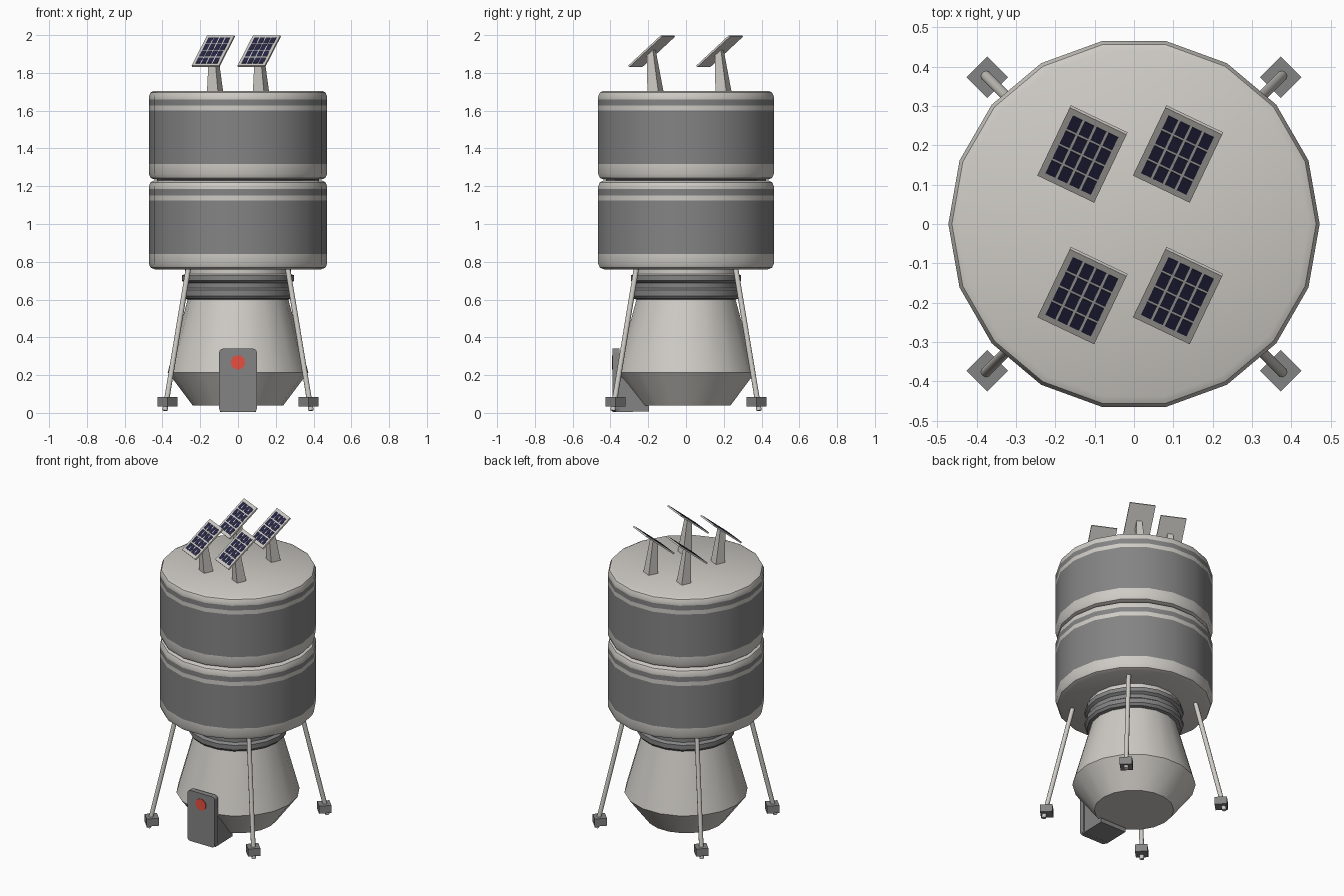
import bpy, bmesh
from math import radians, cos, sin, pi
from mathutils import Vector, Matrix

if "Cube" in bpy.data.objects:
    bpy.data.objects.remove(bpy.data.objects["Cube"])


def material(name, rgb):
    m = bpy.data.materials.new(name)
    m.diffuse_color = (*rgb, 1)
    m.use_nodes = True
    m.node_tree.nodes["Principled BSDF"].inputs["Base Color"].default_value = m.diffuse_color
    return m


LIGHT = material("light_grey", (0.62, 0.60, 0.56))
DARK = material("dark_grey", (0.23, 0.23, 0.23))
CELL = material("cell_blue", (0.02, 0.02, 0.06))
RED = material("lamp_red", (0.8, 0.08, 0.05))


def finish(bm, name, mats, smooth=None):
    bmesh.ops.recalc_face_normals(bm, faces=bm.faces)
    me = bpy.data.meshes.new(name)
    bm.to_mesh(me)
    bm.free()
    for m in mats:
        me.materials.append(m)
    ob = bpy.data.objects.new(name, me)
    bpy.context.collection.objects.link(ob)
    if smooth:
        bpy.ops.object.select_all(action='DESELECT')
        ob.select_set(True)
        bpy.context.view_layer.objects.active = ob
        bpy.ops.object.shade_smooth_by_angle(angle=radians(smooth))
    return ob


def lathe(name, profile, dark=(), sides=18, smooth=28):
    """Spin (radius, z) points, capped; segments listed in dark get the dark grey."""
    bm = bmesh.new()
    rings = [[bm.verts.new((r * cos(2 * pi * i / sides), r * sin(2 * pi * i / sides), z))
              for i in range(sides)] for r, z in profile]
    for k in range(len(rings) - 1):
        for i in range(sides):
            j = (i + 1) % sides
            f = bm.faces.new((rings[k][i], rings[k][j], rings[k + 1][j], rings[k + 1][i]))
            f.material_index = int(k in dark)
    bm.faces.new(rings[0])
    bm.faces.new(rings[-1])
    return finish(bm, name, (LIGHT, DARK), smooth)


def box(bm, size, centre, mat=0):
    v = bmesh.ops.create_cube(bm, size=1, matrix=Matrix.Translation(centre) @ Matrix.Diagonal((*size, 1)))["verts"]
    for f in {f for q in v for f in q.link_faces}:
        f.material_index = mat
    return v


def rod(bm, a, b, radius, sides):
    a, b = Vector(a), Vector(b)
    rot = (b - a).to_track_quat('Z', 'Y').to_matrix().to_4x4()
    bmesh.ops.create_cone(bm, cap_ends=True, segments=sides, radius1=radius, radius2=radius,
                          depth=(b - a).length, matrix=Matrix.Translation((a + b) / 2) @ rot)


# two stacked banded drums
R = 0.472
for name, z in (("lower_drum", 0.76), ("upper_drum", 1.235)):
    prof = [(0.44, 0), (0.463, 0.009), (R, 0.03), (R, 0.082), (R, 0.365), (R, 0.392),
            (R, 0.424), (R, 0.44), (0.463, 0.461), (0.445, 0.47)]
    lathe(name, [(r, h + z) for r, h in prof], dark=(3, 5))
lathe("drum_joint", [(0.43, 1.22), (0.43, 1.245)], dark=(0,))

# tapered base body and ringed neck
lathe("base_body", [(0.24, 0.04), (0.372, 0.215), (0.265, 0.605)])
lathe("neck", [(0.265, 0.6), (0.285, 0.605), (0.297, 0.62), (0.297, 0.65), (0.28, 0.662), (0.28, 0.688),
               (0.297, 0.70), (0.297, 0.728), (0.28, 0.735), (0.28, 0.765)], dark=range(7))

# four splayed legs with square feet
for i, (sx, sy) in enumerate(((1, 1), (-1, 1), (-1, -1), (1, -1))):
    bm = bmesh.new()
    rod(bm, (0.262 * sx, 0.262 * sy, 0.77), (0.387 * sx, 0.387 * sy, 0.012), 0.014, 10)
    finish(bm, f"leg_{i + 1}", (LIGHT,), 40)
    bm = bmesh.new()
    box(bm, (0.075, 0.075, 0.05), (0, 0, 0))
    bm.transform(Matrix.Translation((0.373 * sx, 0.373 * sy, 0.06)) @ Matrix.Rotation(pi / 4, 4, 'Z'))
    finish(bm, f"foot_{i + 1}", (DARK,))

# front control plate with rounded corners
bm = bmesh.new()
pts = []
for cx, cz, a0 in ((0.08, 0.32, 0), (-0.08, 0.32, 90), (-0.08, 0.024, 180), (0.08, 0.024, 270)):
    for a in (0, 30, 60, 90):
        t = radians(a0 + a)
        pts.append((cx + 0.02 * cos(t), cz + 0.02 * sin(t)))
face = bm.faces.new([bm.verts.new((x, -0.388, z)) for x, z in pts])
new = bmesh.ops.extrude_face_region(bm, geom=[face])["geom"]
bmesh.ops.translate(bm, vec=(0, 0.035, 0), verts=[g for g in new if isinstance(g, bmesh.types.BMVert)])
if face.is_valid is False or len(bm.faces) < 18:
    bm.faces.new([v for v in bm.verts if v.co.y < -0.38])
finish(bm, "front_plate", (DARK,), 35)

# wedge joining the plate to the base
bm = bmesh.new()
side = [(-0.37, 0.004), (-0.37, 0.2), (-0.34, 0.19), (-0.195, 0.035), (-0.195, 0.008)]
ends = [[bm.verts.new((x, y, z)) for y, z in side] for x in (-0.095, 0.095)]
for e in ends:
    bm.faces.new(e)
for i in range(5):
    j = (i + 1) % 5
    bm.faces.new((ends[0][i], ends[0][j], ends[1][j], ends[1][i]))
finish(bm, "plate_wedge", (DARK,))

# red lamp
bm = bmesh.new()
rod(bm, (0, -0.38, 0.267), (0, -0.393, 0.267), 0.038, 18)
finish(bm, "red_lamp", (RED,), 35)

# four tilted solar panels on leaning tapered posts
W, L, T = 0.16, 0.25, 0.01
tilt = Matrix.Rotation(radians(40), 4, 'X')
turn = Matrix.Rotation(radians(-25.5), 4, 'Z')
n = 0
for px in (-0.131, 0.112):
    for py in (-0.182, 0.178):
        n += 1
        place = Matrix.Translation((px, py, 1.915)) @ turn
        bm = bmesh.new()
        box(bm, (W, L, T), (0, 0, 0))
        cw, cl = (W - 0.026) / 4, (L - 0.032) / 4
        for i in range(4):
            for j in range(4):
                box(bm, (cw - 0.006, cl - 0.007, 0.002),
                    ((i - 1.5) * cw, (j - 1.5) * cl, T / 2), 1)
        bm.transform(place @ tilt)
        finish(bm, f"solar_panel_{n}", (LIGHT, CELL))

        bm = bmesh.new()
        for v in box(bm, (1, 1, 1), (0, 0, 0)):
            top = v.co.z > 0
            s = 0.034 if top else 0.064
            y = v.co.y * s + (-0.002 if top else 0.022)
            # the top follows the underside of the panel
            v.co = (v.co.x * s, y, y * 0.839 - 0.003 if top else -0.212)
        bm.transform(place)
        finish(bm, f"panel_post_{n}", (LIGHT,))
